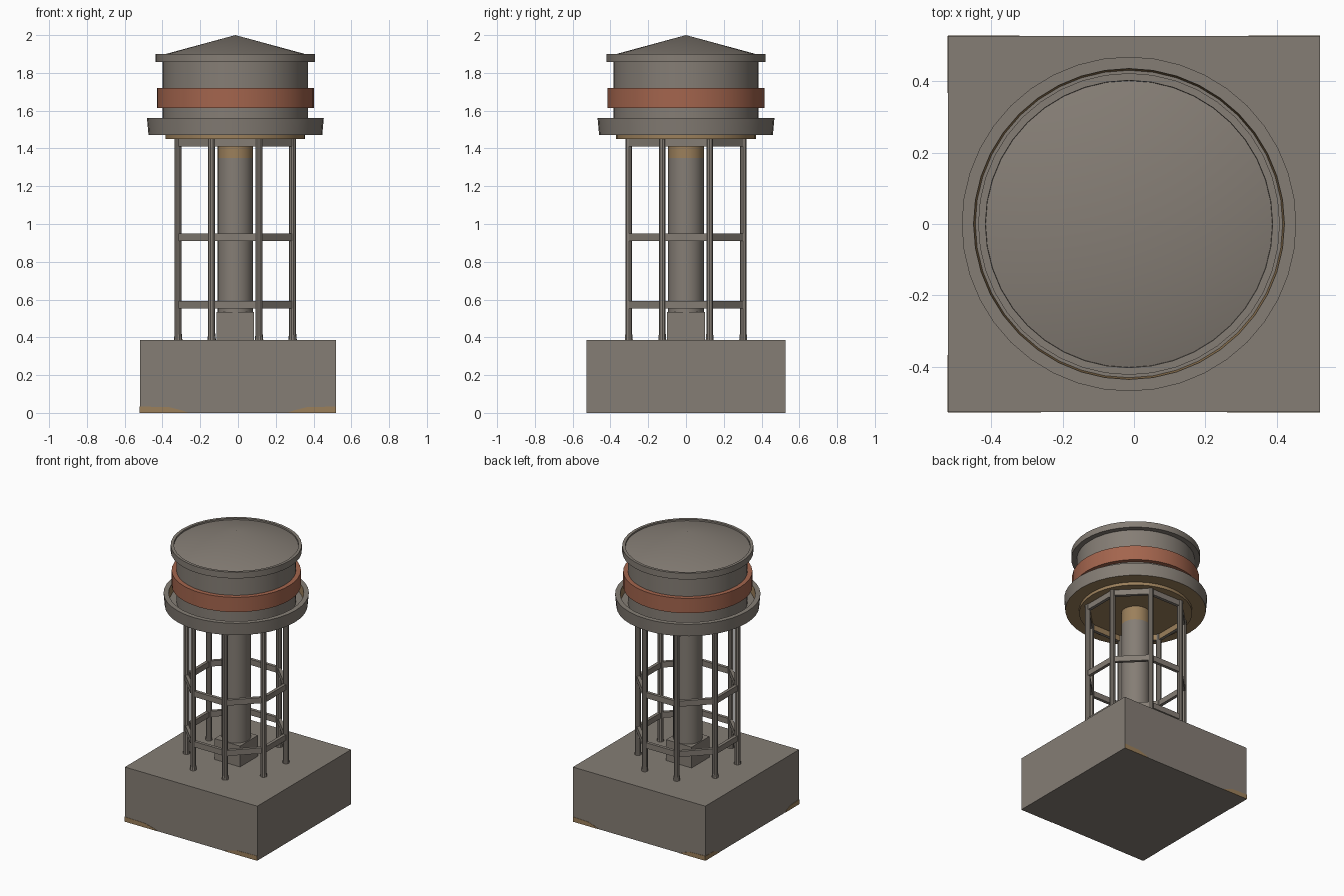
import bpy, bmesh, math
from mathutils import Vector

if "Cube" in bpy.data.objects:
    bpy.data.objects.remove(bpy.data.objects["Cube"])

CX, CY = -0.014, 0.0   # tower axis, slightly off the block centre


def mat(name, col):
    m = bpy.data.materials.new(name)
    m.diffuse_color = (*col, 1)
    m.use_nodes = True
    m.node_tree.nodes["Principled BSDF"].inputs["Base Color"].default_value = m.diffuse_color
    return m


GREY = mat("warm grey", (0.235, 0.207, 0.178))
RED = mat("rust red", (0.37, 0.130, 0.075))
TAN = mat("tan", (0.33, 0.215, 0.105))


def finish(bm, name, mats, smooth=False, rule=None):
    bmesh.ops.recalc_face_normals(bm, faces=bm.faces)
    bm.normal_update()
    if rule:
        for f in bm.faces:
            f.material_index = 1 if rule(f) else 0
    me = bpy.data.meshes.new(name)
    bm.to_mesh(me)
    bm.free()
    ob = bpy.data.objects.new(name, me)
    bpy.context.collection.objects.link(ob)
    for m in mats:
        me.materials.append(m)
    if smooth:
        bpy.ops.object.select_all(action='DESELECT')
        ob.select_set(True)
        bpy.context.view_layer.objects.active = ob
        bpy.ops.object.shade_smooth_by_angle(angle=math.radians(30))
    return ob


def lathe(name, profile, mats, closed=False, x=CX, y=CY, n=40, rule=None):
    """Revolve (radius, z) points; radius 0 makes a pole."""
    bm = bmesh.new()
    rings = []
    for r, z in profile:
        if r == 0:
            rings.append([bm.verts.new((x, y, z))] * n)
        else:
            rings.append([bm.verts.new((x + r * math.cos(2 * math.pi * i / n),
                                        y + r * math.sin(2 * math.pi * i / n), z))
                          for i in range(n)])
    pairs = list(zip(rings, rings[1:]))
    if closed:
        pairs.append((rings[-1], rings[0]))
    for a, b in pairs:
        for i in range(n):
            j = (i + 1) % n
            bm.faces.new(list(dict.fromkeys((a[i], a[j], b[j], b[i]))))
    return finish(bm, name, mats, True, rule)


def box(name, lo, hi, mats):
    bm = bmesh.new()
    bmesh.ops.create_cube(bm, size=1)
    for v in bm.verts:
        v.co = Vector([(a + b) / 2 + c * (b - a) for a, b, c in zip(lo, hi, v.co)])
    return finish(bm, name, mats)


# foundation block and column plinth
BX, BY = 0.52, 0.526
box("foundation_block", (-BX, -BY, 0), (BX, BY, 0.387), [GREY])
box("column_plinth", (CX - 0.1, -0.1, 0.38), (CX + 0.1, 0.1, 0.535), [GREY])


# worn tan patches at the foot of the block
def patch(name, origin, along, out, length):
    bm = bmesh.new()
    pts = [(0, 0), (length, 0), (length * 0.85, 0.014), (length * 0.6, 0.03), (0, 0.034)]
    o, a, n = Vector(origin), Vector(along), Vector(out)
    f = bm.faces.new([bm.verts.new(o + a * s + Vector((0, 0, h)) - n * 0.001) for s, h in pts])
    ext = bmesh.ops.extrude_face_region(bm, geom=[f])
    for v in ext["geom"]:
        if isinstance(v, bmesh.types.BMVert):
            v.co += n * 0.003
    finish(bm, name, [TAN])


for i, s in enumerate((-1, 1)):
    patch(f"front_worn_patch_{i}", (s * BX, -BY, 0), (-s, 0, 0), (0, -1, 0), 0.26)
    patch(f"back_worn_patch_{i}", (s * BX, BY, 0), (-s, 0, 0), (0, 1, 0), 0.2)
    patch(f"left_worn_patch_{i}", (-BX, s * BY, 0), (0, -s, 0), (-1, 0, 0), 0.16)

# central column, tan at the top
lathe("central_column", [(0, 0.5), (0.094, 0.5), (0.094, 1.35), (0.094, 1.46), (0, 1.46)],
      [GREY, TAN], n=24, rule=lambda f: f.calc_center_median().z > 1.36)

# eight legs and the octagonal ties between them
R = 0.328
ring = [Vector((CX + R * math.cos(math.radians(22.5 + 45 * k)),
                CY + R * math.sin(math.radians(22.5 + 45 * k)), 0)) for k in range(8)]
for k, p in enumerate(ring):
    lathe(f"leg_{k}", [(0, 0.38), (0.023, 0.38), (0.019, 0.42), (0.019, 1.455), (0, 1.455)],
          [GREY], x=p.x, y=p.y, n=10)


def tie_ring(name, z0, z1, mats, rule=None):
    r0, r1 = R - 0.012, R + 0.012
    bm = bmesh.new()
    loops = []
    for r, z in ((r0, z0), (r1, z0), (r1, z1), (r0, z1)):
        loops.append([bm.verts.new((CX + (p.x - CX) * r / R, CY + (p.y - CY) * r / R, z))
                      for p in ring])
    for q in range(4):
        a, b = loops[q], loops[(q + 1) % 4]
        for i in range(8):
            j = (i + 1) % 8
            bm.faces.new((a[i], a[j], b[j], b[i]))
    finish(bm, name, mats, rule=rule)


def faces_axis(f):
    c = f.calc_center_median()
    return (c.x - CX) * f.normal.x + (c.y - CY) * f.normal.y < -0.01


tie_ring("lower_tie_ring", 0.553, 0.593, [GREY])
tie_ring("middle_tie_ring", 0.91, 0.95, [GREY])
tie_ring("top_tie_ring", 1.41, 1.455, [GREY, TAN], faces_axis)

# tan floor disc, walkway tray, tank, band and roof
lathe("tank_floor_disc", [(0, 1.45), (0.37, 1.45), (0.37, 1.475), (0, 1.475)], [TAN])


def tray_tan(f):
    c = f.calc_center_median()
    return f.normal.z < -0.5 or (faces_axis(f) and c.z > 1.48)


lathe("walkway_tray", [(0, 1.472), (0.46, 1.472), (0.468, 1.56), (0.435, 1.56),
                       (0.43, 1.5), (0, 1.5)], [GREY, TAN], rule=tray_tan)
lathe("tank_wall", [(0, 1.49), (0.385, 1.49), (0.385, 1.87), (0, 1.87)], [GREY])
lathe("red_band", [(0.38, 1.615), (0.416, 1.615), (0.416, 1.72), (0.38, 1.72)], [RED], closed=True)
lathe("roof_eave_ring", [(0.38, 1.857), (0.422, 1.857), (0.422, 1.901), (0.402, 1.901),
                         (0.40, 1.88), (0.38, 1.88)], [GREY], closed=True)
lathe("roof_cone", [(0, 1.87), (0.402, 1.87), (0.402, 1.891), (0, 2.0)], [GREY])
